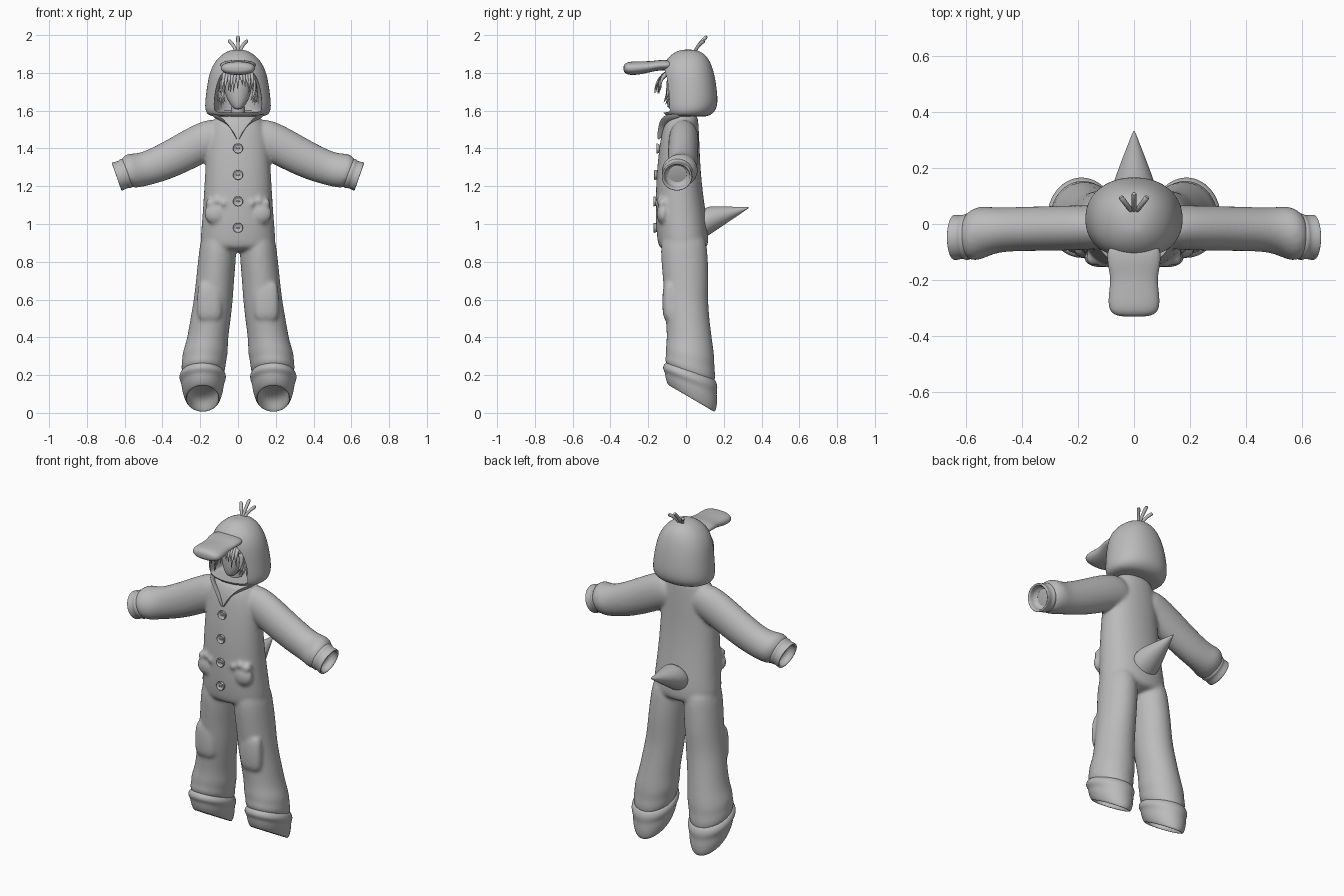
import bpy, bmesh, math, random
from mathutils import Vector, Matrix

random.seed(4)
grey = bpy.data.materials.new("soft_grey")
grey.diffuse_color = (0.5, 0.5, 0.5, 1)


def loft(bm, rings, n=16, p=2.0):
    """Closed skin through rings given as (centre, half axis u, half axis v)."""
    fit = 3 / (2 + math.cos(2 * math.pi / n))
    loops = []
    for c, u, v in rings:
        loop = []
        for i in range(n):
            a = 2 * math.pi * i / n
            ca, sa = math.cos(a), math.sin(a)
            x = math.copysign(abs(ca) ** (2 / p), ca) * fit
            y = math.copysign(abs(sa) ** (2 / p), sa) * fit
            loop.append(bm.verts.new(Vector(c) + Vector(u) * x + Vector(v) * y))
        loops.append(loop)
    faces = [bm.faces.new(loops[0]), bm.faces.new(loops[-1])]
    for a, b in zip(loops, loops[1:]):
        for i in range(n):
            j = (i + 1) % n
            faces.append(bm.faces.new((a[i], a[j], b[j], b[i])))
    bmesh.ops.recalc_face_normals(bm, faces=faces)


def zring(x, y, z, rx, ry, slant=0.0):
    return ((x, y, z), (rx, 0, 0), (0, ry, -slant))


def ball(bm, c, r):
    m = Matrix.Translation(c) @ Matrix.Diagonal((*r, 1))
    bmesh.ops.create_uvsphere(bm, u_segments=20, v_segments=12, radius=1, matrix=m)


def strand(bm, a, b, c, r0, r1):
    """Tapered lock bent through three points."""
    a, b, c = Vector(a), Vector(b), Vector(c)
    rings = []
    for i in range(6):
        t = i / 5
        pos = a * (1 - t) ** 2 + b * 2 * t * (1 - t) + c * t * t
        d = ((b - a) * (1 - t) + (c - b) * t).normalized()
        u = d.cross(Vector((0.3, 1, 0.1))).normalized()
        r = r0 + (r1 - r0) * t
        rings.append((pos, u * r, d.cross(u) * r))
    loft(bm, rings, 8)


def make(name, bm, subsurf=2, angle=45, extra=None):
    me = bpy.data.meshes.new(name)
    bm.to_mesh(me)
    bm.free()
    ob = bpy.data.objects.new(name, me)
    bpy.context.collection.objects.link(ob)
    me.materials.append(grey)
    if subsurf:
        ob.modifiers.new("round", 'SUBSURF').levels = subsurf
    if extra:
        extra(ob)
    bpy.ops.object.select_all(action='DESELECT')
    ob.select_set(True)
    bpy.context.view_layer.objects.active = ob
    bpy.ops.object.convert(target='MESH')
    bpy.ops.object.shade_smooth_by_angle(angle=math.radians(angle))
    return ob


# Suit: torso, legs, arms, paw pockets and knee patches fused into one skin
bm = bmesh.new()
torso = [(1.59, .10, -.08, .06), (1.54, .135, -.115, .065), (1.45, .162, -.135, .07),
         (1.3, .172, -.153, .075), (1.15, .18, -.16, .09), (1.0, .19, -.16, .113),
         (.91, .2, -.15, .12), (.85, .19, -.14, .11)]
loft(bm, [zring(0, (f + b) / 2, z, w, (b - f) / 2) for z, w, f, b in torso], p=2.2)
leg = [(.10, -.015, .98, .09, .115, 0), (.108, -.01, .84, .1, .125, 0),
       (.122, 0, .7, .1, .12, 0), (.13, 0, .6, .103, .115, 0),
       (.148, .01, .48, .107, .115, 0), (.163, .02, .38, .108, .12, .01),
       (.175, .022, .31, .122, .13, .03), (.18, .022, .27, .114, .126, .03),
       (.185, .022, .23, .12, .138, .045), (.185, .024, .17, .09, .11, .055)]
arm = [(.05, -.01, 1.475, .09, .07), (.15, -.012, 1.455, .105, .08),
       (.3, -.016, 1.372, .102, .08), (.42, -.018, 1.315, .094, .078),
       (.5, -.022, 1.288, .088, .08), (.55, -.032, 1.285, .097, .097),
       (.585, -.042, 1.27, .085, .09), (.605, -.045, 1.262, .065, .065)]
for s in (-1, 1):
    loft(bm, [zring(s * r[0], *r[1:]) for r in leg])
    loft(bm, [((s * x, y, z), (s * .36 * r, 0, .93 * r), (0, ry, 0))
              for x, y, z, r, ry in arm])
    ball(bm, (s * .115, -.122, 1.055), (.066, .034, .058))
    for i in (-1, 0, 1):
        ball(bm, (s * (.112 + i * .038), -.128 + .008 * i, 1.122 - .012 * abs(i)),
             (.021, .03, .026))
    loft(bm, [zring(s * .15, -.085, z, w, d) for z, w, d in
              ((.695, .045, .02), (.68, .062, .036), (.58, .068, .042),
               (.505, .066, .036), (.485, .045, .02))], p=2.5)


def fuse(ob):
    m = ob.modifiers.new("fuse", 'REMESH')
    m.mode = 'VOXEL'
    m.voxel_size = .01
    m = ob.modifiers.new("soften", 'SMOOTH')
    m.factor, m.iterations = .5, 6


make("suit_body", bm, 2, 80, fuse)

# Hollow trouser hems and sleeve cuffs
for s, side in ((-1, "left"), (1, "right")):
    bm = bmesh.new()
    hem = [(.022, .235, .09, .11, .04), (.022, .215, .118, .138, .045),
           (.022, .185, .126, .146, .05), (.025, .16, .112, .136, .055),
           (.028, .13, .11, .137, .06), (.03, .095, .1, .132, .068),
           (.03, .074, .09, .122, .07), (.03, .076, .082, .112, .068),
           (.03, .1, .08, .108, .06), (.03, .15, .075, .1, .055)]
    loft(bm, [zring(s * .187, *r) for r in hem], 24)
    make(side + "_hem", bm)
    bm = bmesh.new()
    axis = Vector((.94 * s, -.05, -.33))
    cuff = [(-.035, .06), (-.025, .078), (-.005, .083), (.004, .076), (.02, .077),
            (.038, .08), (.043, .077), (.042, .068), (.03, .065), (-.01, .062)]
    loft(bm, [(Vector((.603 * s, -.046, 1.264)) + axis * t,
               (s * .33 * r, 0, .94 * r), (0, r * 1.02, 0)) for t, r in cuff], 20)
    make(side + "_cuff", bm)

# Hood with a hollowed face opening
bm = bmesh.new()
face_hole = [(1.59, .115), (1.6, .125), (1.66, .127), (1.74, .112), (1.79, .092),
             (1.825, .055), (1.835, .03)]
loft(bm, [zring(0, -.12, z, w, .2) for z, w in face_hole], p=3)
cutter = make("face_cutter", bm)
cutter.hide_render = True
bm = bmesh.new()
hood = [(1.568, .10, -.07, .09), (1.572, .155, -.11, .125), (1.6, .174, -.125, .158),
        (1.65, .174, -.13, .17), (1.75, .161, -.13, .158), (1.81, .147, -.128, .145),
        (1.86, .122, -.113, .128), (1.9, .083, -.075, .1), (1.92, .042, -.035, .06),
        (1.923, .015, -.01, .03)]
loft(bm, [zring(0, (f + b) / 2, z, w, (b - f) / 2) for z, w, f, b in hood], 24, 2.15)


def hollow(ob):
    m = ob.modifiers.new("opening", 'BOOLEAN')
    m.operation, m.solver, m.object = 'DIFFERENCE', 'EXACT', cutter


make("hood", bm, 2, 40, hollow)
bpy.data.objects.remove(cutter)

# Bill peak
bm = bmesh.new()
bill = [(-.06, 1.84, .09, .024), (-.12, 1.842, .096, .028), (-.16, 1.838, .09, .027),
        (-.2, 1.831, .082, .03), (-.26, 1.825, .091, .036), (-.305, 1.824, .09, .035),
        (-.325, 1.824, .07, .024), (-.331, 1.824, .035, .01)]
loft(bm, [((0, y, z), (w, 0, 0), (0, 0, h)) for y, z, w, h in bill], 16, 2.3)
make("bill", bm)

# Feather tuft on the crown
bm = bmesh.new()
for x, y, z in ((-.05, .1, 1.972), (0, .113, 1.996), (.05, .1, 1.972)):
    strand(bm, (x * .15, .045, 1.905), (x * .4, .06, 1.95), (x, y, z), .008, .010)
make("feather_tuft", bm, 1)

# Pointed tail
bm = bmesh.new()
tail = [(.06, 1.0, .09, .09), (.12, 1.008, .082, .086), (.19, 1.035, .058, .058),
        (.27, 1.063, .027, .027), (.322, 1.083, .007, .007), (.333, 1.086, .002, .002)]
loft(bm, [((0, y, z), (w, 0, 0), (0, .28 * h, h)) for y, z, w, h in tail], 20)
make("tail", bm)

# Collar lapels
for s, side in ((-1, "left"), (1, "right")):
    bm = bmesh.new()
    path = [(.135, -.03, 1.572, .010), (.115, -.085, 1.568, .018),
            (.075, -.118, 1.55, .025), (.038, -.135, 1.51, .02), (.004, -.143, 1.445, .006)]
    loft(bm, [((s * x, y, z), (s * .6 * w, -.3 * w, .8 * w), (.003 * s, .012, .004))
              for x, y, z, w in path], 12)
    make(side + "_lapel", bm)

# Buttons: domed disc, raised rim and two studs
for k, (z, y) in enumerate(((1.4, -.145), (1.26, -.156), (1.12, -.161), (.98, -.159))):
    bm = bmesh.new()
    prof = [(.01, .02), (-.004, .026), (-.010, .027), (-.013, .024), (-.012, .019),
            (-.007, .017), (-.007, .01)]
    loft(bm, [((0, y + d, z), (r, 0, 0), (0, 0, r)) for d, r in prof], 20)
    for x in (-.006, .006):
        ball(bm, (x, y - .007, z), (.004, .004, .004))
    make("button_%d" % (k + 1), bm, 1)

# Head with a narrow chin, and neck
bm = bmesh.new()
head = [(1.607, .012, -.085, -.06), (1.615, .026, -.094, -.03), (1.64, .046, -.102, .0),
        (1.68, .066, -.105, .03), (1.73, .074, -.105, .05), (1.78, .07, -.1, .05),
        (1.82, .045, -.08, .03)]
loft(bm, [zring(0, (f + b) / 2, z, w, (b - f) / 2) for z, w, f, b in head])
loft(bm, [zring(0, -.02, z, .036, .036) for z in (1.54, 1.6, 1.67)])
make("head", bm)

# Fringe and side locks
bm = bmesh.new()
for i in range(11):
    x = -.08 + .016 * i
    k = random.uniform(-.012, .012)
    strand(bm, (x * .8, -.075, 1.805), (x, -.15, 1.79),
           (x + k, -.165 + abs(x) * .4 + k, 1.715 + k * 2 - abs(x) * .2), .017, .001)
for s in (-1, 1):
    for i in range(5):
        k = random.uniform(-.008, .008)
        strand(bm, (s * .075, -.08 + .015 * i, 1.77), (s * .1, -.09 + .012 * i, 1.7),
               (s * (.065 + .011 * i), -.115 + .01 * i + k, 1.645 - .012 * (i % 3) + k),
               .018, .001)
make("hair", bm, 1)
